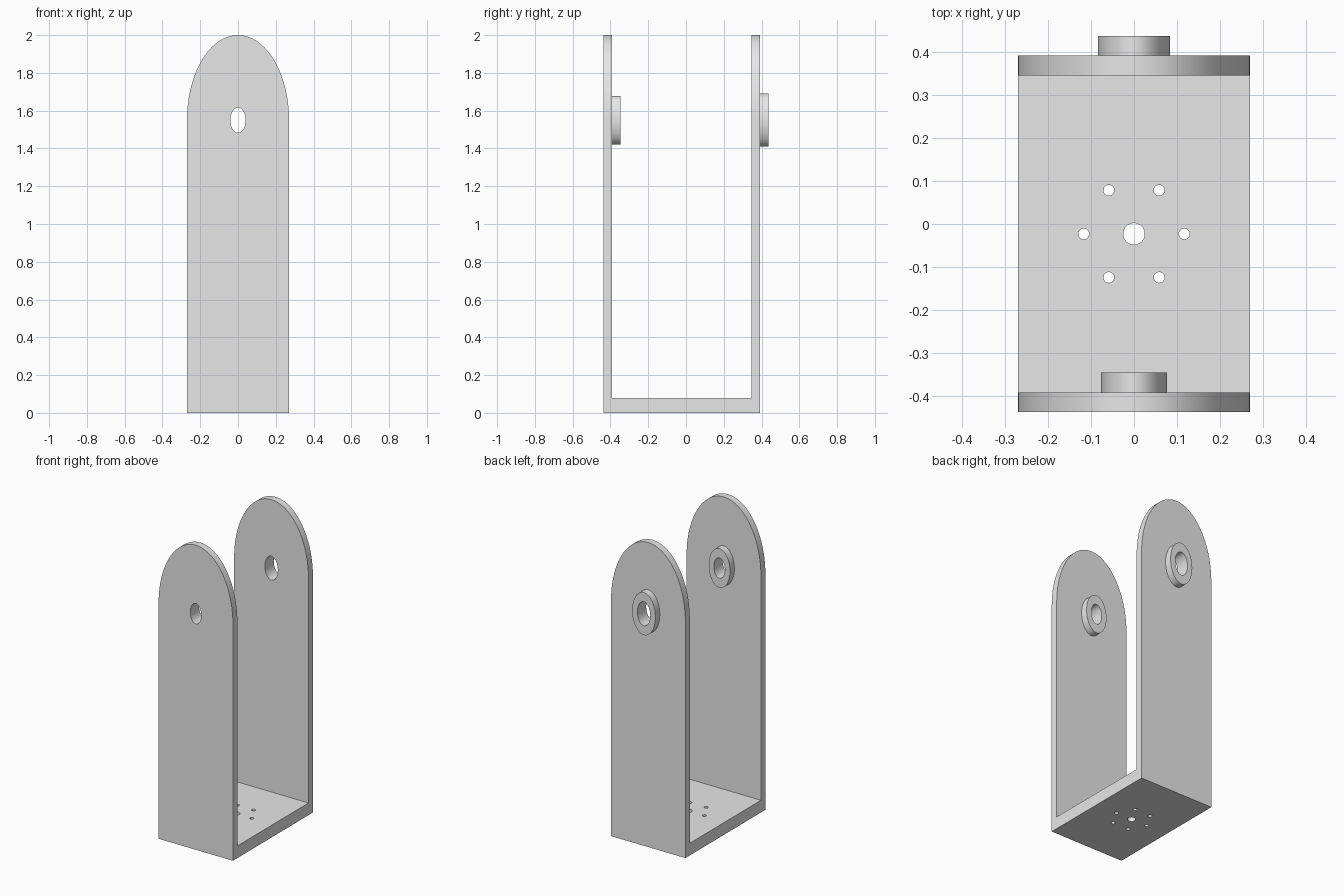
import bpy
import bmesh
from math import sin, cos, pi, radians

cube = bpy.data.objects.get("Cube")
if cube:
    bpy.data.objects.remove(cube, do_unlink=True)

grey = bpy.data.materials.new("plain grey")
grey.use_nodes = True
grey.diffuse_color = (0.8, 0.8, 0.8, 1)
grey.node_tree.nodes["Principled BSDF"].inputs["Base Color"].default_value = (0.8, 0.8, 0.8, 1)

STRETCH = 1.667      # round shapes on the arms are taller than wide
PIVOT_Z = 1.55       # height of the arm holes
HALF_W = 0.27        # half width of the bracket
THICK = 0.046        # arm and boss thickness
MID_Y = -0.023       # centre of the base between the arms


def ellipse(cx, cy, rx, ry, start=0.0, sweep=2 * pi, steps=96):
    closed = sweep >= 2 * pi
    count = steps if closed else steps + 1
    return [(cx + rx * cos(start + sweep * i / steps),
             cy + ry * sin(start + sweep * i / steps)) for i in range(count)]


def pivot_ellipse(r):
    return ellipse(0, PIVOT_Z, r, r * STRETCH)


def plate(name, loops, depth, location, upright):
    """Extrude an outline (first loop) with holes (other loops) into a solid."""
    curve = bpy.data.curves.new(name + "_profile", "CURVE")
    curve.dimensions = "2D"
    curve.fill_mode = "BOTH"
    curve.extrude = depth / 2
    for loop in loops:
        spline = curve.splines.new("POLY")
        spline.points.add(len(loop) - 1)
        for point, (x, y) in zip(spline.points, loop):
            point.co = (x, y, 0, 1)
        spline.use_cyclic_u = True
    temp = bpy.data.objects.new(name + "_profile", curve)
    bpy.context.scene.collection.objects.link(temp)
    graph = bpy.context.evaluated_depsgraph_get()
    mesh = bpy.data.meshes.new_from_object(temp.evaluated_get(graph))
    bpy.data.objects.remove(temp, do_unlink=True)
    bpy.data.curves.remove(curve)

    bm = bmesh.new()
    bm.from_mesh(mesh)
    bmesh.ops.remove_doubles(bm, verts=bm.verts, dist=1e-5)
    bmesh.ops.recalc_face_normals(bm, faces=bm.faces)
    bm.to_mesh(mesh)
    bm.free()
    mesh.name = name
    mesh.materials.clear()
    mesh.materials.append(grey)

    obj = bpy.data.objects.new(name, mesh)
    bpy.context.scene.collection.objects.link(obj)
    obj.location = location
    if upright:
        obj.rotation_euler.x = radians(90)
    bpy.ops.object.select_all(action="DESELECT")
    obj.select_set(True)
    bpy.context.view_layer.objects.active = obj
    bpy.ops.object.shade_smooth_by_angle(angle=radians(30))
    return obj


# Two round-topped arms, each with a ring boss on its back side
arch = [(-HALF_W, 0), (HALF_W, 0)] + ellipse(0, PIVOT_Z, HALF_W, 2 - PIVOT_Z, 0, pi)
for side, arm_y, hole_r, boss_r in (("front", -0.415, 0.04, 0.077),
                                    ("back", 0.369, 0.047, 0.084)):
    hole = pivot_ellipse(hole_r)
    plate(side + "_arm", [arch, hole], THICK, (0, arm_y, 0), True)
    plate(side + "_boss", [pivot_ellipse(boss_r), hole], THICK, (0, arm_y + THICK, 0), True)

# Base between the arms, with a centre hole and a ring of six screw holes
BASE_H = 0.08
half_d = 0.369
outline = [(-HALF_W, -half_d), (HALF_W, -half_d), (HALF_W, half_d), (-HALF_W, half_d)]
holes = [ellipse(0, 0, 0.025, 0.025, steps=48)]
for i in range(6):
    a = i * pi / 3
    holes.append(ellipse(0.117 * cos(a), 0.117 * sin(a), 0.0125, 0.0125, steps=32))
plate("base", [outline] + holes, BASE_H, (0, MID_Y, BASE_H / 2), False)
